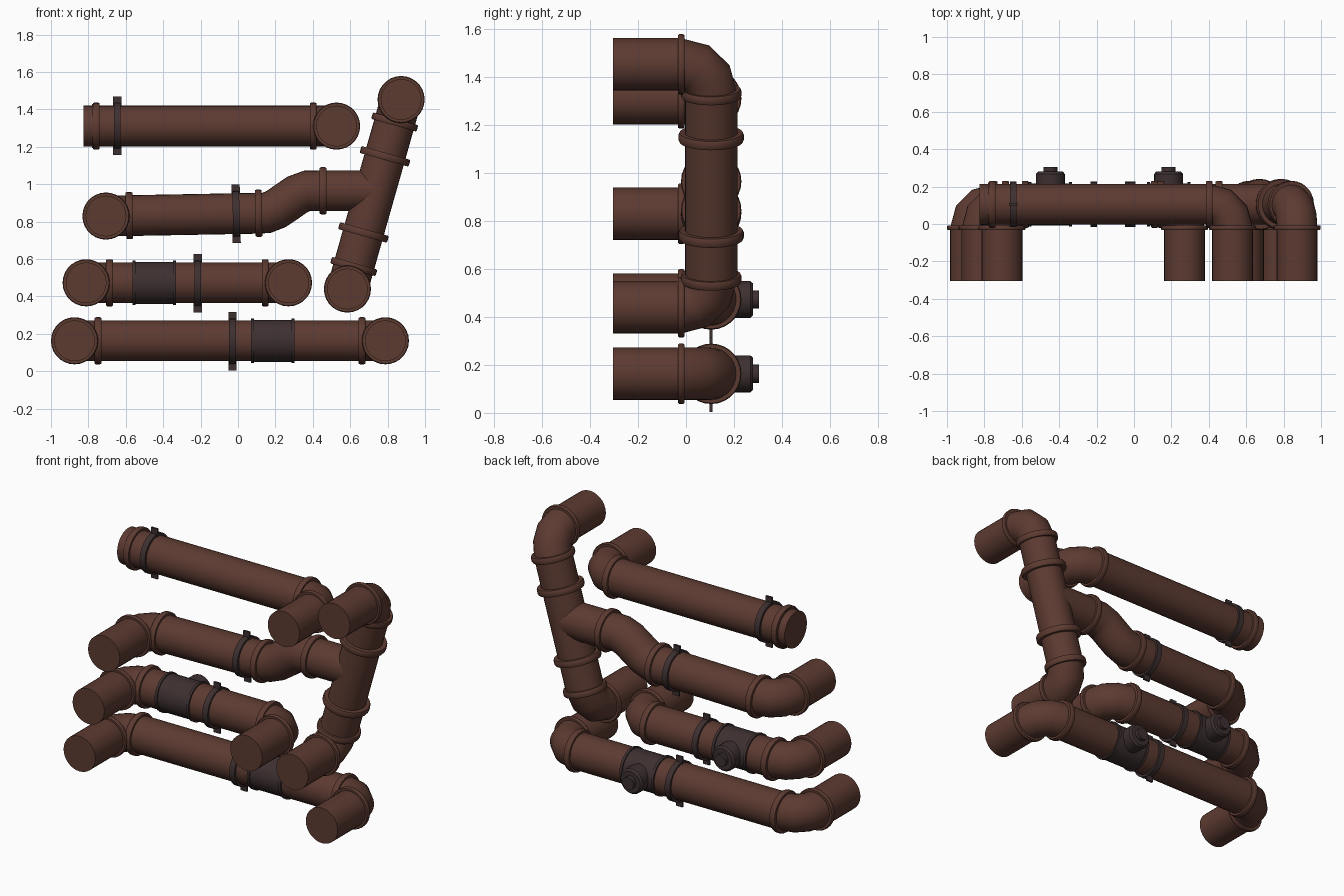
import bpy, math
from mathutils import Vector

if "Cube" in bpy.data.objects:
    bpy.data.objects.remove(bpy.data.objects["Cube"])

Y0 = 0.105      # depth of the pipe axes
BEND = 0.125    # elbow bend radius
R = 0.109       # pipe radius
SIDES = 28
YAX = Vector((0, 1, 0))


def material(name, rgb):
    m = bpy.data.materials.new(name)
    m.diffuse_color = (*rgb, 1)
    m.use_nodes = True
    m.node_tree.nodes["Principled BSDF"].inputs["Base Color"].default_value = m.diffuse_color
    return m


RUST = material("rusty brown", (0.108, 0.043, 0.031))
IRON = material("dark iron", (0.047, 0.029, 0.030))


def add_mesh(name, verts, faces, mat):
    me = bpy.data.meshes.new(name)
    me.from_pydata(verts, [], faces)
    me.materials.append(mat)
    ob = bpy.data.objects.new(name, me)
    bpy.context.collection.objects.link(ob)
    bpy.context.view_layer.objects.active = ob
    ob.select_set(True)
    bpy.ops.object.shade_smooth_by_angle(angle=math.radians(40))
    ob.select_set(False)
    return ob


def skin(name, rings, mat):
    """rings: (centre, tangent, radius, in-plane normal); closed at both ends"""
    verts, faces = [], []
    for c, t, r, n in rings:
        b = t.cross(n).normalized()
        for i in range(SIDES):
            a = 2 * math.pi * i / SIDES
            verts.append(c + (n * math.cos(a) + b * math.sin(a)) * r)
    for k in range(len(rings) - 1):
        for i in range(SIDES):
            j = (i + 1) % SIDES
            faces.append((k * SIDES + i, k * SIDES + j,
                          (k + 1) * SIDES + j, (k + 1) * SIDES + i))
    faces.append(tuple(reversed(range(SIDES))))
    last = (len(rings) - 1) * SIDES
    faces.append(tuple(range(last, last + SIDES)))
    return add_mesh(name, verts, faces, mat)


def lathe(name, origin, axis, profile, mat=RUST):
    """profile: (distance along axis, radius) pairs"""
    axis = Vector(axis).normalized()
    n = Vector((1, 0, 0)) if abs(axis.y) > 0.9 else YAX
    return skin(name, [(Vector(origin) + axis * d, axis, r, n) for d, r in profile], mat)


def pt(x, z, y=Y0):
    return Vector((x, y, z))


def pipe(name, a, b, r=R, mat=RUST):
    return lathe(name, a, b - a, [(0, r), ((b - a).length, r)], mat)


def flange(name, p, axis, r=0.126, w=0.036):
    h = w / 2
    return lathe(name, p, axis, [(-h, r - 0.014), (-h, r - 0.004), (-h * 0.6, r),
                                 (h * 0.6, r), (h, r - 0.004), (h, r - 0.014)])


def elbow(name, p, d):
    """wall stub facing front, quarter bend, collar on both ends; returns the exit point"""
    d = d.normalized()
    n = YAX.cross(d)
    start = Vector((p.x, Y0 - BEND, p.z))
    rings = []
    for k in range(4):
        a = math.pi / 6 * k
        c = start + d * BEND * (1 - math.cos(a)) + YAX * BEND * math.sin(a)
        rings.append((c, YAX * math.cos(a) + d * math.sin(a), R, n))
    skin(name + "_bend", rings, RUST)
    pipe(name + "_stub", pt(p.x, p.z, -0.305), start)
    flange(name + "_front_collar", start, YAX, w=0.026)
    end = p + d * BEND
    flange(name + "_side_collar", end, d)
    return end


def clamp(name, p, d):
    """band around the pipe with thin tabs above and below"""
    d = d.normalized()
    lathe(name + "_band", p, d, [(-0.018, 0.105), (-0.018, 0.122), (0.018, 0.122), (0.018, 0.105)], IRON)
    up = Vector((-d.z, 0, d.x))
    for s in (1, -1):
        vs = [p + d * a * 0.022 + YAX * b * 0.006 + up * s * h
              for h in (0.10, 0.156) for a, b in ((-1, -1), (1, -1), (1, 1), (-1, 1))]
        fs = [(3, 2, 1, 0), (4, 5, 6, 7), (0, 1, 5, 4), (1, 2, 6, 5), (2, 3, 7, 6), (3, 0, 4, 7)]
        if s < 0:
            fs = [f[::-1] for f in fs]
        add_mesh(name + "_tab", vs, fs, IRON)


def valve(name, p):
    """dark sleeve with end rings and a round cap on the back"""
    X = (1, 0, 0)
    lathe(name + "_sleeve", p, X, [(-0.108, 0.112), (0.108, 0.112)], IRON)
    for s in (-1, 1):
        lathe(name + "_ring", p + Vector((s * 0.108, 0, 0)), X,
              [(-0.008, 0.119), (0.008, 0.119)], IRON)
    lathe(name + "_cap", p, YAX, [(0, 0.077), (0.163, 0.077), (0.175, 0.066),
                                  (0.175, 0.038), (0.199, 0.038)], IRON)


RIGHT = Vector((1, 0, 0))

# two lower rows: elbow, pipe, elbow, with a clamp and a valve
for row, z, x0, x1, xc, xv in (("bottom", 0.163, -0.874, 0.788, -0.03, 0.185),
                               ("second", 0.473, -0.812, 0.27, -0.215, -0.447)):
    a = elbow(row + "_left_elbow", pt(x0, z), RIGHT)
    b = elbow(row + "_right_elbow", pt(x1, z), -RIGHT)
    pipe(row + "_pipe", a, b)
    clamp(row + "_clamp", pt(xc, z - 0.003), RIGHT)
    valve(row + "_valve", pt(xv, z))

# third row: slightly rising pipe into an offset bend
end = pt(0.11, 0.845)
left = pt(-0.706, 0.83)
a = elbow("third_left_elbow", left, end - left)
pipe("third_pipe", a, end)
flange("third_collar", end, end - left)
clamp("third_clamp", pt(-0.01, 0.842), end - left)
path = [pt(*q) for q in ((0.11, 0.845), (0.15, 0.846), (0.205, 0.868), (0.262, 0.907),
                         (0.315, 0.944), (0.37, 0.965), (0.455, 0.965))]
rings = []
for i, c in enumerate(path):
    t = RIGHT if i in (0, len(path) - 1) else (path[i + 1] - path[i - 1]).normalized()
    rings.append((c, t, R, YAX))
skin("offset_bend", rings, RUST)
flange("offset_collar", path[-1], RIGHT)

# leaning pipe with the tee branch
low, high = pt(0.585, 0.44), pt(0.872, 1.453)
lean = (high - low).normalized()
a = elbow("leaning_low_elbow", low, lean)
b = elbow("leaning_high_elbow", high, -lean)
pipe("leaning_pipe", a, b)
for d in (0.314, 0.737):
    flange("tee_collar", low + lean * d, lean, r=0.136, w=0.038)
pipe("tee_branch", path[-1], pt(0.732, 0.965))

# top row: capped left end, elbow on the right
z = 1.311
b = elbow("top_right_elbow", pt(0.527, z), -RIGHT)
pipe("top_pipe", pt(-0.76, z), b)
lathe("top_end_cap", pt(-0.826, z), RIGHT, [(0, 0.11), (0.045, 0.11), (0.045, 0.117), (0.07, 0.117)])
flange("top_end_collar", pt(-0.758, z), RIGHT)
clamp("top_clamp", pt(-0.645, z + 0.002), RIGHT)
